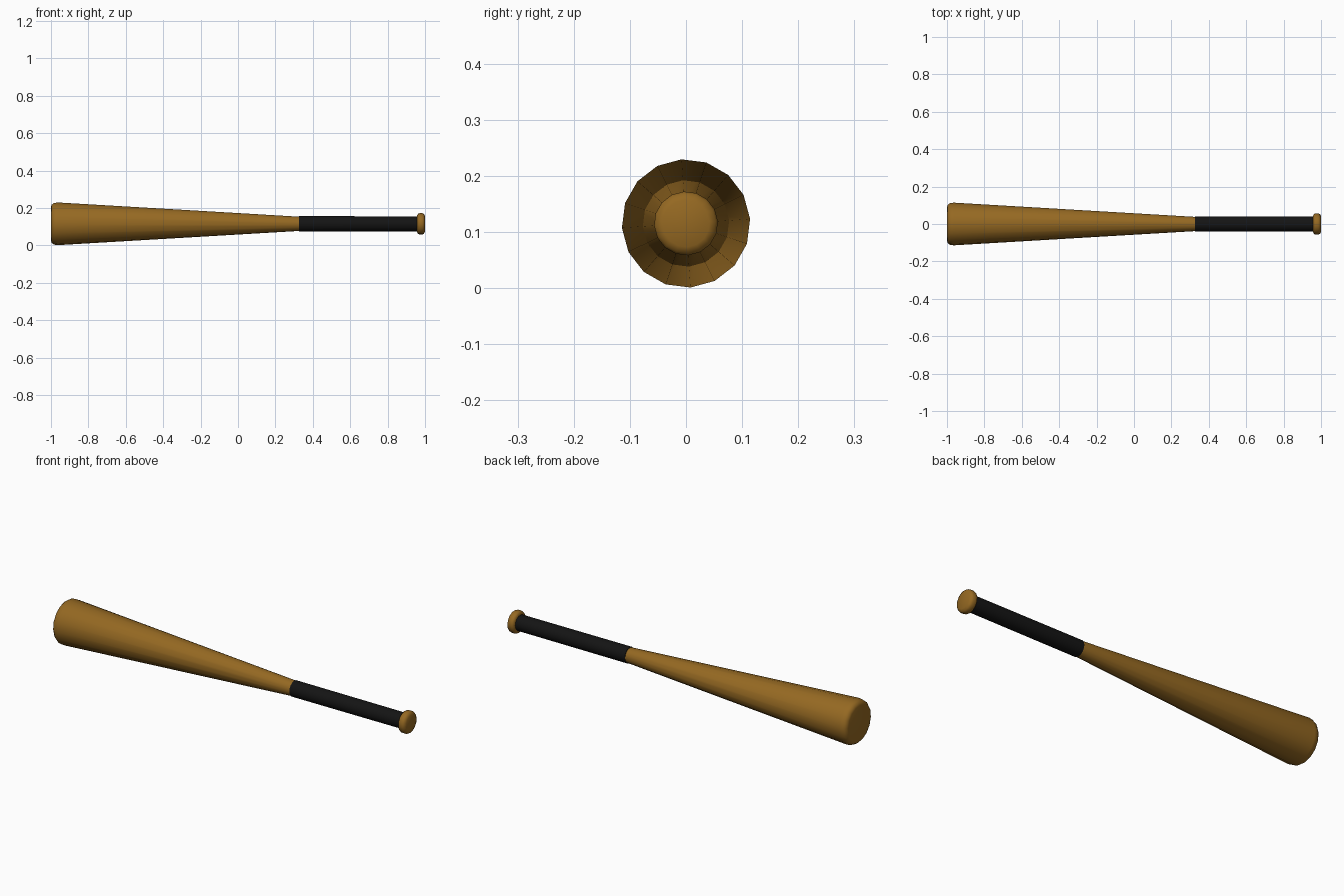
import bpy, bmesh, math

if "Cube" in bpy.data.objects:
    bpy.data.objects.remove(bpy.data.objects["Cube"])

AXIS_Z = 0.115
SIDES = 16


def material(name, color):
    m = bpy.data.materials.new(name)
    m.diffuse_color = (*color, 1)
    m.use_nodes = True
    m.node_tree.nodes["Principled BSDF"].inputs["Base Color"].default_value = m.diffuse_color
    return m


def turned_part(name, profile, mat, angle=50):
    """Lathe a list of (x, radius) around the long axis, with capped ends."""
    bm = bmesh.new()
    rings = []
    for x, r in profile:
        ring = []
        for i in range(SIDES):
            a = math.tau * i / SIDES + math.radians(4)
            ring.append(bm.verts.new((x, r * math.cos(a), AXIS_Z + r * math.sin(a))))
        rings.append(ring)
    for a, b in zip(rings, rings[1:]):
        for i in range(SIDES):
            j = (i + 1) % SIDES
            bm.faces.new((a[i], a[j], b[j], b[i]))
    bm.faces.new(rings[0])
    bm.faces.new(rings[-1])
    bmesh.ops.recalc_face_normals(bm, faces=bm.faces)
    mesh = bpy.data.meshes.new(name)
    bm.to_mesh(mesh)
    bm.free()
    mesh.materials.append(mat)
    ob = bpy.data.objects.new(name, mesh)
    bpy.context.collection.objects.link(ob)
    bpy.ops.object.select_all(action='DESELECT')
    ob.select_set(True)
    bpy.context.view_layer.objects.active = ob
    bpy.ops.object.shade_smooth_by_angle(angle=math.radians(angle))
    return ob


wood = material("wood", (0.30, 0.14, 0.016))
tape = material("black_tape", (0.007, 0.007, 0.007))

# Tapered barrel with a rounded flat end
turned_part("barrel", [(-1.0, 0.090), (-0.996, 0.102), (-0.985, 0.111),
                       (-0.965, 0.1145), (0.33, 0.038)], wood)

# Taped handle
turned_part("grip", [(0.325, 0.041), (0.965, 0.040)], tape)

# Rounded knob at the handle end
turned_part("knob", [(0.958, 0.046), (0.963, 0.054), (0.970, 0.057), (0.986, 0.057),
                     (0.994, 0.053), (1.0, 0.042)], wood, 60)
